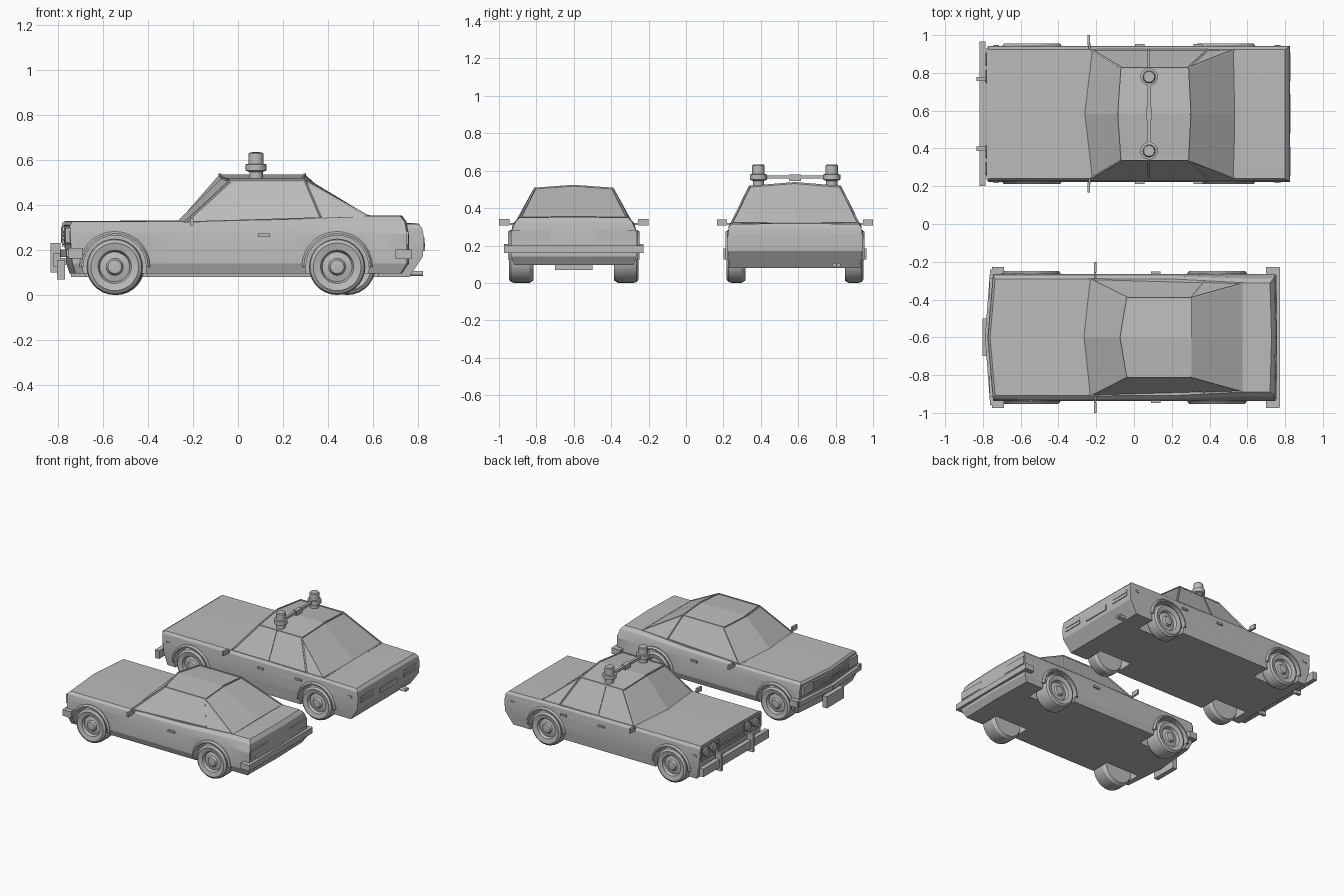
import bpy, bmesh, math
from mathutils import Matrix, Vector

if "Cube" in bpy.data.objects:
    bpy.data.objects.remove(bpy.data.objects["Cube"])

GREY = (0.5, 0.5, 0.5, 1)
paint = bpy.data.materials.new("plain grey")
paint.use_nodes = True
paint.diffuse_color = GREY
paint.node_tree.nodes["Principled BSDF"].inputs["Base Color"].default_value = GREY


def part(name, bm, yc, smooth=True):
    bmesh.ops.recalc_face_normals(bm, faces=bm.faces)
    mesh = bpy.data.meshes.new(name)
    bm.to_mesh(mesh)
    bm.free()
    mesh.materials.append(paint)
    ob = bpy.data.objects.new(name, mesh)
    bpy.context.collection.objects.link(ob)
    ob.location.y = yc
    bpy.ops.object.select_all(action='DESELECT')
    ob.select_set(True)
    bpy.context.view_layer.objects.active = ob
    if smooth:
        bpy.ops.object.shade_smooth_by_angle(angle=math.radians(28))
    return ob


def boxes(name, items, yc, mirror=False):
    # each item is (centre, size); mirror repeats it on the other side
    bm = bmesh.new()
    for c, size in items:
        for s in ((1, -1) if mirror else (1,)):
            m = Matrix.Translation((c[0], s * c[1], c[2])) @ Matrix.Diagonal((*size, 1))
            bmesh.ops.create_cube(bm, size=1, matrix=m)
    return part(name, bm, yc)


def beams(name, pairs, t, yc):
    bm = bmesh.new()
    for p, q in pairs:
        p, q = Vector(p), Vector(q)
        d = q - p
        m = (Matrix.Translation((p + q) / 2) @ d.to_track_quat('X', 'Z').to_matrix().to_4x4()
             @ Matrix.Diagonal((d.length + t * 0.5, t, t, 1)))
        bmesh.ops.create_cube(bm, size=1, matrix=m)
    return part(name, bm, yc)


def spin(bm, profile, axis, centre, flip=1, angle=math.tau, closed=False, steps=28):
    # profile is (radius, distance along axis)
    axis = Vector(axis)
    verts = [bm.verts.new(Vector(centre) + Vector((r, 0, 0)) + axis * h * flip) for r, h in profile]
    edges = [bm.edges.new(e) for e in zip(verts, verts[1:])]
    if closed:
        edges.append(bm.edges.new((verts[-1], verts[0])))
    bmesh.ops.spin(bm, geom=verts + edges, axis=axis, cent=centre, angle=angle, steps=steps)
    bmesh.ops.remove_doubles(bm, verts=bm.verts, dist=0.0005)
    if closed:
        bmesh.ops.holes_fill(bm, edges=bm.edges, sides=6)


def body(name, stations, w, yc, axles):
    # each station: x per level, z per level, width factors, bow of centre, crown
    bm = bmesh.new()
    rings = []
    for xs, zs, ws, bow, crown in stations:
        xs = xs if isinstance(xs, tuple) else (xs,) * 5
        side = [[bm.verts.new((x, s * w * k, z)) for x, z, k in zip(xs, zs, ws)] for s in (1, -1)]
        low = bm.verts.new((xs[0] + bow, 0, zs[0]))
        top = bm.verts.new((xs[-1] + bow, 0, zs[-1] + crown))
        rings.append(([low] + side[0] + [top] + side[1][::-1], side, low, top, xs, zs, bow))
    for a, b in zip(rings, rings[1:]):
        for i in range(12):
            j = (i + 1) % 12
            bm.faces.new((a[0][i], a[0][j], b[0][j], b[0][i]))
    for ring, side, low, top, xs, zs, bow in (rings[0], rings[-1]):
        mid = [low] + [bm.verts.new((xs[i] + bow, 0, zs[i])) for i in (1, 2, 3)] + [top]
        for sd in side:
            for i in range(4):
                bm.faces.new((sd[i], mid[i], mid[i + 1], sd[i + 1]))
    ob = part(name, bm, yc, smooth=False)
    # wheel wells
    cut = bmesh.new()
    for x in axles:
        for s in (1, -1):
            m = Matrix.Translation((x, s * (w - 0.05), 0.125)) @ Matrix.Rotation(math.pi / 2, 4, 'X')
            bmesh.ops.create_cone(cut, cap_ends=True, segments=28, radius1=0.142, radius2=0.142,
                                  depth=0.22, matrix=m)
    cutter = part(name + "_well_cutter", cut, yc, smooth=False)
    cutter.hide_render = True
    mod = ob.modifiers.new("wells", 'BOOLEAN')
    mod.object, mod.solver = cutter, 'EXACT'
    bpy.ops.object.select_all(action='DESELECT')
    ob.select_set(True)
    bpy.context.view_layer.objects.active = ob
    bpy.context.view_layer.update()
    bpy.ops.object.modifier_apply(modifier=mod.name)
    bpy.data.objects.remove(cutter)
    bpy.ops.object.shade_smooth_by_angle(angle=math.radians(20))


def cabin(name, rows, win_x, yc, pillar=None):
    # rows: front sill, front roof, rear roof, rear sill as (x, half width, z, bow, crown)
    bm = bmesh.new()
    g = [[bm.verts.new((x + (bow if s == 0 else 0), s * w, z + (crown if s == 0 else 0)))
          for s in (1, 0, -1)] for x, w, z, bow, crown in rows]
    P = [[v.co.copy() for v in row] for row in g]
    for a, b in zip(g, g[1:] + g[:1]):
        for i in (0, 1):
            bm.faces.new((a[i], a[i + 1], b[i + 1], b[i]))
    for i in (0, 2):
        bm.faces.new([row[i] for row in g])
    part(name + "_cabin", bm, yc, smooth=False)
    # window frames and pillars
    bars = []
    for i in (0, 2):
        a, b, c, d = (P[k][i] for k in range(4))
        e = a.lerp(d, (win_x - a.x) / (d.x - a.x))
        bars += [(a, b), (b, c), (c, e), (a, e), (c, d)]
        if pillar:
            bars.append((a.lerp(d, (pillar - a.x) / (d.x - a.x)), b.lerp(c, (pillar - b.x) / (c.x - b.x))))
        bars += [(P[k][1], P[k][i]) for k in range(4)]
    beams(name + "_window_frames", bars, 0.009, yc)


def running_gear(name, axles, w, tyre, yc):
    bm, fl = bmesh.new(), bmesh.new()
    wheel = [(0, -0.004), (0.03, -0.008), (0.038, -0.022), (0.066, -0.028), (0.074, -0.008),
             (0.086, -0.005), (0.106, 0), (0.12, -0.01), (0.125, -0.028),
             (0.125, 0.02 - tyre), (0.112, -tyre), (0, -tyre)]
    lip = [(0.139, -0.02), (0.139, 0.012), (0.148, 0.012), (0.157, 0), (0.157, -0.02)]
    for x in axles:
        for s in (1, -1):
            spin(bm, wheel, (0, 1, 0), (x, s * (w + 0.006), 0.125), s)
            spin(fl, lip, (0, 1, 0), (x, s * w, 0.125), s, angle=-math.pi, closed=True, steps=14)
    part(name + "_wheels", bm, yc)
    part(name + "_wheel_arches", fl, yc)


# ---- saloon with roof beacons ----
Y = 0.583
AX = (-0.54, 0.485)
WS = (0.97, 1, 1, 0.985, 0.95)
Z = (0.08, 0.17, 0.25, 0.305, 0.325)
body("saloon_body", [
    ((-0.74, -0.765, -0.773, -0.775, -0.77), Z, WS, 0, 0.003),
    (-0.25, Z, WS, 0, 0.006),
    (0.53, Z[:4] + (0.32,), WS, 0, 0.004),
    ((0.76, 0.82, 0.826, 0.818, 0.80), Z[:3] + (0.295, 0.315), WS, 0, 0.003)], 0.36, Y, AX)
cabin("saloon", [(-0.225, 0.338, 0.32, -0.045, 0), (-0.065, 0.242, 0.515, -0.017, 0.02),
                 (0.285, 0.242, 0.515, 0.012, 0.02), (0.53, 0.338, 0.318, 0.01, 0)], 0.39, Y, 0.077)
running_gear("saloon", AX, 0.36, 0.1, Y)
boxes("saloon_front_bumper", [((-0.802, 0, 0.155), (0.034, 0.766, 0.06))], Y)
boxes("saloon_bumper_mounts", [((-0.77, 0.185, 0.15), (0.06, 0.03, 0.03))], Y, True)
boxes("saloon_overriders", [((-0.81, 0.185, 0.165), (0.046, 0.022, 0.13))], Y, True)
boxes("saloon_grille_surround", [((-0.775, 0, 0.315), (0.012, 0.7, 0.012)),
                                 ((-0.775, 0, 0.22), (0.012, 0.7, 0.01))]
      + [((-0.775, 0, 0.235 + 0.018 * i), (0.007, 0.28, 0.005)) for i in range(5)], Y)
boxes("saloon_grille_ends", [((-0.775, y, 0.267), (0.012, 0.01, 0.1)) for y in (0.145, 0.345)], Y, True)
lamps = bmesh.new()
for y in (0.2, 0.29):
    for s in (1, -1):
        spin(lamps, [(0, 0.012), (0.026, 0.009), (0.029, 0.014), (0.036, 0.012), (0.036, -0.01)],
             (0, 0, 1), (0, 0, 0), steps=20)
        new = [v for v in lamps.verts if not v.tag]
        bmesh.ops.transform(lamps, verts=new, matrix=Matrix.Translation((-0.772, s * y, 0.267))
                            @ Matrix.Rotation(-math.pi / 2, 4, 'Y'))
        for v in lamps.verts:
            v.tag = True
part("saloon_headlamps", lamps, Y)
boxes("saloon_tail_lamps", [((0.822, 0.25, 0.232 + k), (0.012, 0.15, 0.02)) for k in (-0.012, 0.014)], Y, True)
boxes("saloon_rear_plate", [((0.824, 0, 0.215), (0.01, 0.21, 0.038))], Y)
boxes("saloon_door_handles", [((x, 0.363, 0.265), (0.05, 0.014, 0.013)) for x in (0.03, 0.34)], Y, True)
boxes("saloon_side_markers", [((x, 0.361, 0.25), (0.03, 0.008, 0.016)) for x in (-0.73, 0.76)], Y, True)
boxes("saloon_mirrors", [((-0.24, 0.39, 0.323), (0.014, 0.054, 0.034)),
                         ((-0.235, 0.355, 0.315), (0.01, 0.04, 0.012))], Y, True)
pipes = bmesh.new()
for y in (0.21, 0.233):
    m = Matrix.Translation((0.755, y, 0.096)) @ Matrix.Rotation(math.pi / 2, 4, 'Y')
    bmesh.ops.create_cone(pipes, cap_ends=True, segments=12, radius1=0.011, radius2=0.011, depth=0.13, matrix=m)
part("saloon_exhaust_pipes", pipes, Y)

# roof beacons on a crossbar
beacon = bmesh.new()
for s in (1, -1):
    spin(beacon, [(0, 0.634), (0.028, 0.633), (0.033, 0.627), (0.034, 0.582), (0.046, 0.58), (0.046, 0.552),
                  (0.03, 0.546), (0.03, 0.515), (0, 0.515)], (0, 0, 1), (0.08, s * 0.196, 0), steps=24)
part("saloon_beacons", beacon, Y)
boxes("saloon_beacon_bar", [((0.08, 0, 0.566), (0.018, 0.36, 0.018)),
                            ((0.08, 0, 0.563), (0.03, 0.065, 0.034))], Y)

# ---- coupe ----
Y = -0.6
AX = (-0.547, 0.44)
WS = (0.95, 1, 1, 0.97, 0.92)
Z = (0.095, 0.14, 0.27, 0.31, 0.325)
ZR, WR = (0.095, 0.14, 0.27, 0.325, 0.35), (0.95, 1, 1, 0.93, 0.86)
body("coupe_body", [
    ((-0.72, -0.735, -0.745, -0.745, -0.735), Z, WS, -0.027, 0),
    (-0.25, Z, WS, -0.03, 0.006),
    (0.2, Z[:3] + (0.315, 0.335), WS, 0, 0.005),
    (0.58, ZR, WR, 0, 0.002),
    ((0.72, 0.75, 0.75, 0.74, 0.72), ZR, WR, 0.008, 0.002)], 0.336, Y, AX)
cabin("coupe", [(-0.235, 0.308, 0.322, -0.04, 0), (-0.035, 0.207, 0.505, -0.035, 0.015),
                (0.30, 0.207, 0.505, 0, 0.015), (0.58, 0.285, 0.347, 0, 0.004)], 0.37, Y)
running_gear("coupe", AX, 0.34, 0.13, Y)
boxes("coupe_rear_bumper", [((0.755, 0, 0.18), (0.034, 0.74, 0.042))], Y)
boxes("coupe_bumper_corners", [((0.735, 0.355, 0.18), (0.07, 0.036, 0.042)),
                               ((-0.72, 0.355, 0.185), (0.066, 0.036, 0.046))], Y, True)
beams("coupe_front_bumper", [((-0.745, s * 0.35, 0.185), (-0.772, 0, 0.185)) for s in (1, -1)], 0.034, Y)
boxes("coupe_front_plate", [((-0.785, 0, 0.112), (0.035, 0.2, 0.085))], Y)
beams("coupe_grille_frame", [((-0.744, s * 0.32, z), (-0.772, 0, z)) for s in (1, -1)
                             for z in (0.225, 0.245, 0.262, 0.28, 0.305)], 0.008, Y)
boxes("coupe_headlamps", [((-0.75, 0.26, 0.265), (0.03, 0.11, 0.065))], Y, True)
boxes("coupe_tail_lamps", [((0.75, 0.227, 0.253), (0.014, 0.2, 0.056))], Y, True)
boxes("coupe_door_handles", [((0.115, 0.34, 0.265), (0.052, 0.016, 0.014))], Y, True)
boxes("coupe_mirrors", [((-0.205, 0.372, 0.325), (0.014, 0.056, 0.034)),
                        ((-0.205, 0.33, 0.315), (0.01, 0.05, 0.012))], Y, True)
